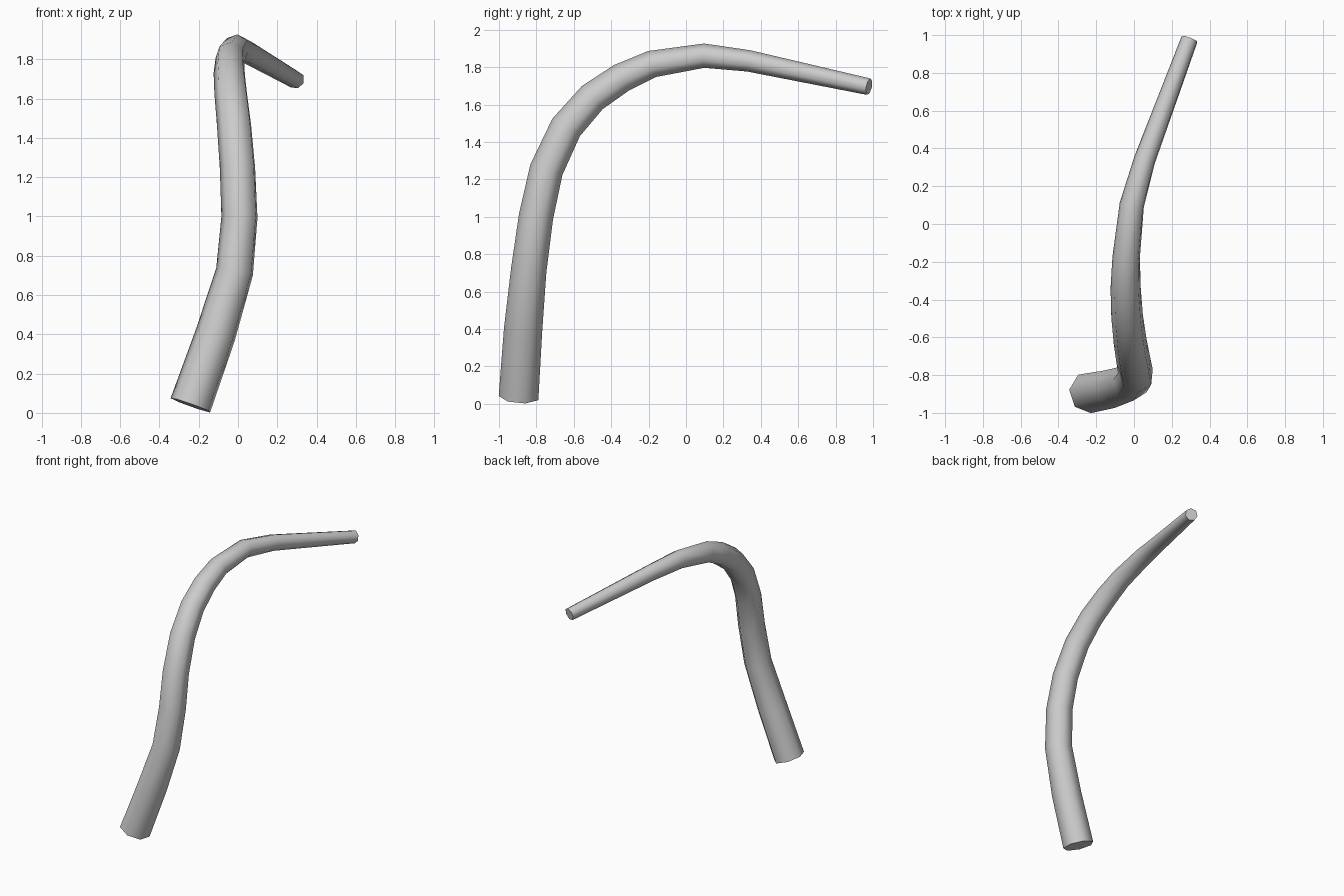
import bpy, bmesh, math
from mathutils import Vector

if "Cube" in bpy.data.objects:
    bpy.data.objects.remove(bpy.data.objects["Cube"])

SIDES = 7
# Centre line and radius: x, y, z, r
PATH = [
    (-0.240, -0.892, 0.039, 0.110),
    (-0.112, -0.868, 0.40, 0.106),
    (-0.015, -0.838, 0.72, 0.098),
    (0.010, -0.800, 1.00, 0.095),
    (0.000, -0.745, 1.25, 0.093),
    (-0.018, -0.640, 1.475, 0.090),
    (-0.035, -0.500, 1.635, 0.086),
    (-0.043, -0.345, 1.740, 0.082),
    (-0.040, -0.180, 1.815, 0.075),
    (-0.010, 0.100, 1.860, 0.067),
    (0.058, 0.340, 1.832, 0.059),
    (0.295, 0.978, 1.695, 0.046),
]

pts = [Vector(p[:3]) for p in PATH]
bm = bmesh.new()
rings = []
tangent = (pts[1] - pts[0]).normalized()
side = Vector((1, 0, 0))
for i, p in enumerate(pts):
    a = (p - pts[i - 1]).normalized() if i else tangent
    b = (pts[i + 1] - p).normalized() if i < len(pts) - 1 else a
    new = (a + b).normalized()
    # carry the section frame along without twisting
    side = tangent.rotation_difference(new) @ side
    side = (side - new * side.dot(new)).normalized()
    tangent = new
    up = tangent.cross(side)
    ring = []
    for k in range(SIDES):
        t = math.radians(19) + 2 * math.pi * k / SIDES
        ring.append(bm.verts.new(p + PATH[i][3] * (side * math.cos(t) + up * math.sin(t))))
    rings.append(ring)

# Skin between sections, then the two flat end caps
for r0, r1 in zip(rings, rings[1:]):
    for k in range(SIDES):
        n = (k + 1) % SIDES
        bm.faces.new((r0[k], r0[n], r1[n], r1[k]))
bm.faces.new(rings[0][::-1])
bm.faces.new(rings[-1])
bmesh.ops.recalc_face_normals(bm, faces=bm.faces)

mesh = bpy.data.meshes.new("bent_branch")
bm.to_mesh(mesh)
bm.free()
branch = bpy.data.objects.new("bent_branch", mesh)
bpy.context.collection.objects.link(branch)

# Smooth sides, crisp ends
bpy.context.view_layer.objects.active = branch
branch.select_set(True)
bpy.ops.object.shade_smooth_by_angle(angle=math.radians(58))
